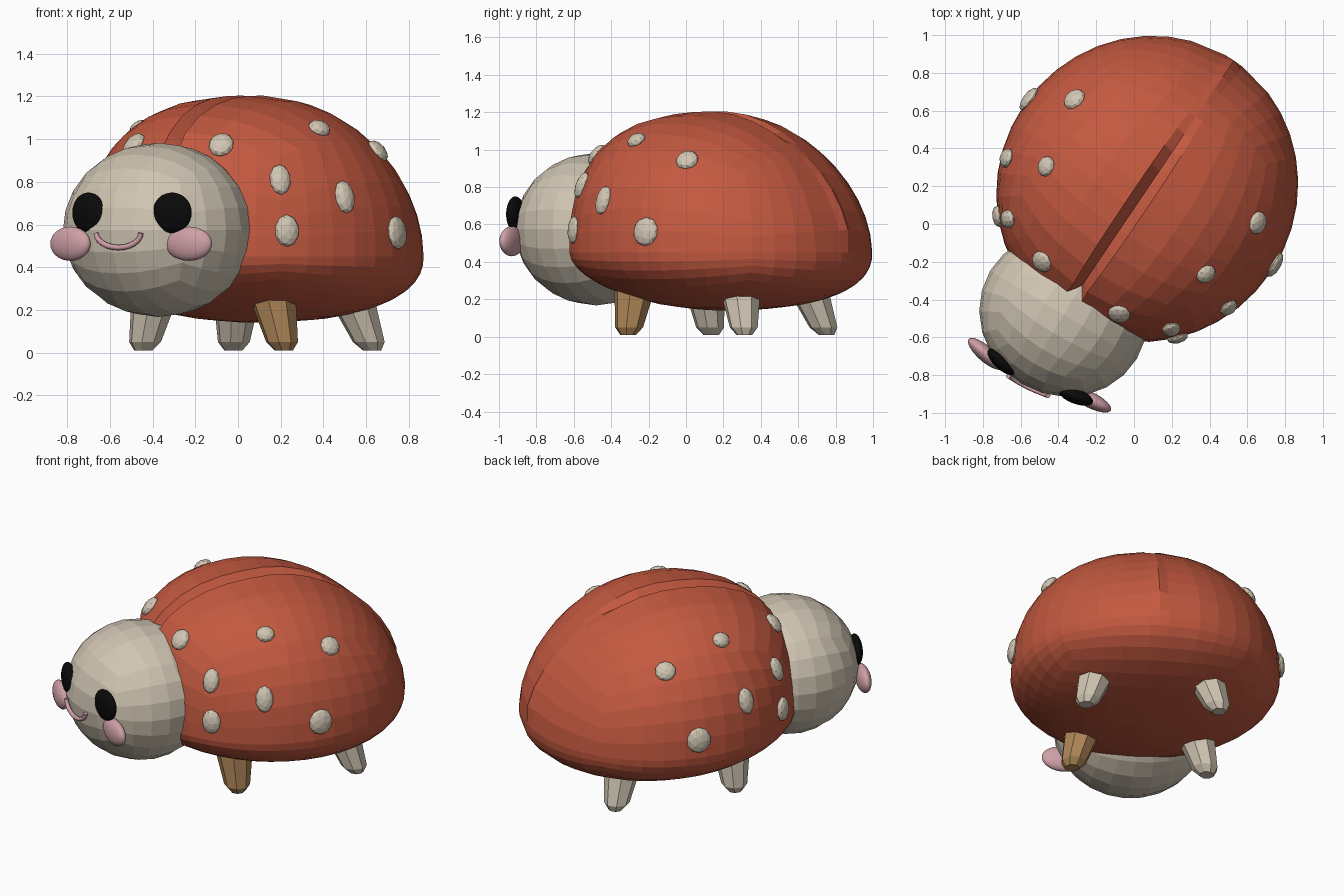
import bpy, bmesh, math
from mathutils import Matrix, Vector

cube = bpy.data.objects.get("Cube")
if cube:
    bpy.data.objects.remove(cube)


def material(name, r, g, b):
    m = bpy.data.materials.new(name)
    m.use_nodes = True
    m.diffuse_color = (r, g, b, 1)
    bsdf = m.node_tree.nodes["Principled BSDF"]
    bsdf.inputs["Base Color"].default_value = (r, g, b, 1)
    bsdf.inputs["Roughness"].default_value = 0.8
    return m


RED = material("shell red", 0.55, 0.10, 0.051)
CREAM = material("cream", 0.63, 0.56, 0.45)
TAN = material("tan", 0.42, 0.235, 0.095)
BLACK = material("eye black", 0.003, 0.003, 0.003)
PINK = material("cheek pink", 0.62, 0.35, 0.38)

# The whole animal is turned on its stand; parts of the body use this frame
TURN = Matrix.Translation((0.07, 0.186, 0)) @ Matrix.Rotation(math.radians(-34), 4, "Z")
WIDE, LONG, MID, UP, DOWN = 0.79, 0.82, 0.45, 0.755, 0.31


def finish(name, bm, mat, matrix=TURN, smooth=False):
    bmesh.ops.recalc_face_normals(bm, faces=bm.faces)
    for f in bm.faces:
        f.smooth = smooth
    mesh = bpy.data.meshes.new(name)
    bm.to_mesh(mesh)
    bm.free()
    mesh.materials.append(mat)
    ob = bpy.data.objects.new(name, mesh)
    ob.matrix_world = matrix
    bpy.context.collection.objects.link(ob)
    return ob


def shell_point(d):
    """Point and normal of the domed shell in direction d from its middle."""
    x, y = d.x / WIDE, d.y / LONG
    r = max(math.hypot(x, y), 1e-5)
    front = -y / r
    if d.z >= 0:
        h, n = UP, 2.2 + 0.45 * front
    else:
        h, n = DOWN, 2.1 - 0.35 * front
    s = (r ** n + (abs(d.z) / h) ** n) ** (-1 / n)
    p = d * s
    radial = (r * s) ** (n - 1) / r
    up = math.copysign((abs(p.z) / h) ** (n - 1) / h, d.z)
    normal = Vector((radial * x / WIDE, radial * y / LONG, up)).normalized()
    return p + Vector((0, 0, MID)), normal


def grid_ball(cuts):
    """Box with a grid on each side, to be rounded by its grid angles."""
    bm = bmesh.new()
    bmesh.ops.create_cube(bm, size=2)
    bmesh.ops.subdivide_edges(bm, edges=bm.edges[:], cuts=cuts, use_grid_fill=True)
    return bm


def grid_angles(co):
    return Vector([math.tan(c * math.pi / 4) for c in co])


# Shell: rounded grid with a groove between the two wing cases
bm = grid_ball(9)
for v in bm.verts:
    u = grid_angles(v.co)
    on_seam = abs(v.co.x) < 0.01
    if 0.1 < abs(v.co.x) < 0.3:
        u.x *= 0.45
    d = u.normalized()
    p, normal = shell_point(Vector((d.x * WIDE, d.y * LONG, d.z * (UP if d.z > 0 else DOWN))))
    if on_seam and d.z > 0:
        groove = min(1, max(0, (0.45 - p.y) / 0.4))
        ridge = min(1, max(0, (p.y - 0.5) / 0.25))
        p += normal * (0.018 * ridge - 0.07 * groove)
    v.co = p
finish("shell", bm, RED)

# Raised spots, mirrored on both wing cases: side, back-front, height, half width, half height
SPOTS = [(0.25, -0.64, 0.98, 0.06, 0.065), (0.534, -0.558, 0.82, 0.05, 0.075),
         (0.59, -0.58, 0.575, 0.058, 0.075), (0.71, -0.282, 0.73, 0.052, 0.08),
         (0.51, -0.20, 1.05, 0.055, 0.05), (0.58, 0.176, 0.94, 0.062, 0.06),
         (0.77, 0.043, 0.56, 0.074, 0.078)]
for i, (x, y, z, wide, tall) in enumerate(SPOTS):
    for side, word in ((1, "left"), (-1, "right")):
        p, normal = shell_point(Vector((x * side, y, z - MID)))
        bm = bmesh.new()
        bmesh.ops.create_icosphere(bm, subdivisions=2, radius=1)
        place = Matrix.Translation(p) @ normal.to_track_quat("Z", "Y").to_matrix().to_4x4()
        bm.transform(place @ Matrix.Diagonal((wide, tall, 0.033, 1)))
        finish(f"{word}_spot_{i + 1}", bm, CREAM)


# Legs: eight-sided tapered pegs that splay outward
def leg(name, foot, top, mat):
    bm = bmesh.new()
    rings = []
    for z, radius in ((0.01, 0.043), (0.05, 0.076), (0.25, 0.11), (0.36, 0.12)):
        centre = Vector(foot).lerp(Vector(top), z / 0.25)
        rings.append([bm.verts.new((centre.x + radius * math.cos(a),
                                    centre.y + radius * math.sin(a), z))
                      for a in (math.tau * (k + 0.5) / 8 for k in range(8))])
    for low, high in zip(rings, rings[1:]):
        for k in range(8):
            j = (k + 1) % 8
            bm.faces.new((low[k], low[j], high[j], high[k]))
    bm.faces.new(rings[0])
    bm.faces.new(rings[-1])
    finish(name, bm, mat)


for side, word in ((1, "left"), (-1, "right")):
    leg(f"front_{word}_leg", (0.40 * side, -0.33), (0.335 * side, -0.33),
        TAN if side > 0 else CREAM)
    leg(f"back_{word}_leg", (0.395 * side, 0.42), (0.325 * side, 0.345), CREAM)


def turned(centre, yaw):
    return Matrix.Translation(centre) @ Matrix.Rotation(math.radians(yaw), 4, "Z")


# Head: slightly wide faceted ball
HEAD = Vector((-0.373, -0.48, 0.575))
bm = grid_ball(5)
for v in bm.verts:
    v.co = grid_angles(v.co).normalized()
bm.transform(Matrix.Diagonal((0.453, 0.428, 0.408, 1)))
finish("head", bm, CREAM, turned(HEAD, -31))


# Eyes and cheeks: flattened discs lying on the face
def disc(name, centre, radii, yaw, mat):
    bm = bmesh.new()
    bmesh.ops.create_uvsphere(bm, u_segments=32, v_segments=16, radius=1)
    bm.transform(Matrix.Diagonal((*radii, 1)))
    finish(name, bm, mat, turned(centre, yaw), True)


EYE, CHEEK = (0.096, 0.04, 0.095), (0.12, 0.042, 0.08)
disc("left_eye", (-0.308, -0.912, 0.655), EYE, -20, BLACK)
disc("right_eye", (-0.70, -0.73, 0.655), EYE, -42, BLACK)
disc("left_cheek", (-0.23, -0.932, 0.51), CHEEK, -27, PINK)
disc("right_cheek", (-0.785, -0.688, 0.51), CHEEK, -41, PINK)

# Smile: thin tube following the head surface
curve = bpy.data.curves.new("smile", "CURVE")
curve.dimensions = "3D"
curve.bevel_depth = 0.013
curve.bevel_resolution = 2
curve.use_fill_caps = True
spline = curve.splines.new("POLY")
STEPS = 12
spline.points.add(STEPS)
for k, point in enumerate(spline.points):
    a = math.pi * k / STEPS
    x, z = -0.56 - 0.105 * math.cos(a), 0.56 - 0.068 * math.sin(a)
    depth = 0.437 ** 2 * (1 - ((z - HEAD.z) / 0.408) ** 2) - (x - HEAD.x) ** 2
    point.co = (x, HEAD.y - math.sqrt(depth), z, 1)
curve.materials.append(PINK)
smile = bpy.data.objects.new("smile", curve)
bpy.context.collection.objects.link(smile)
